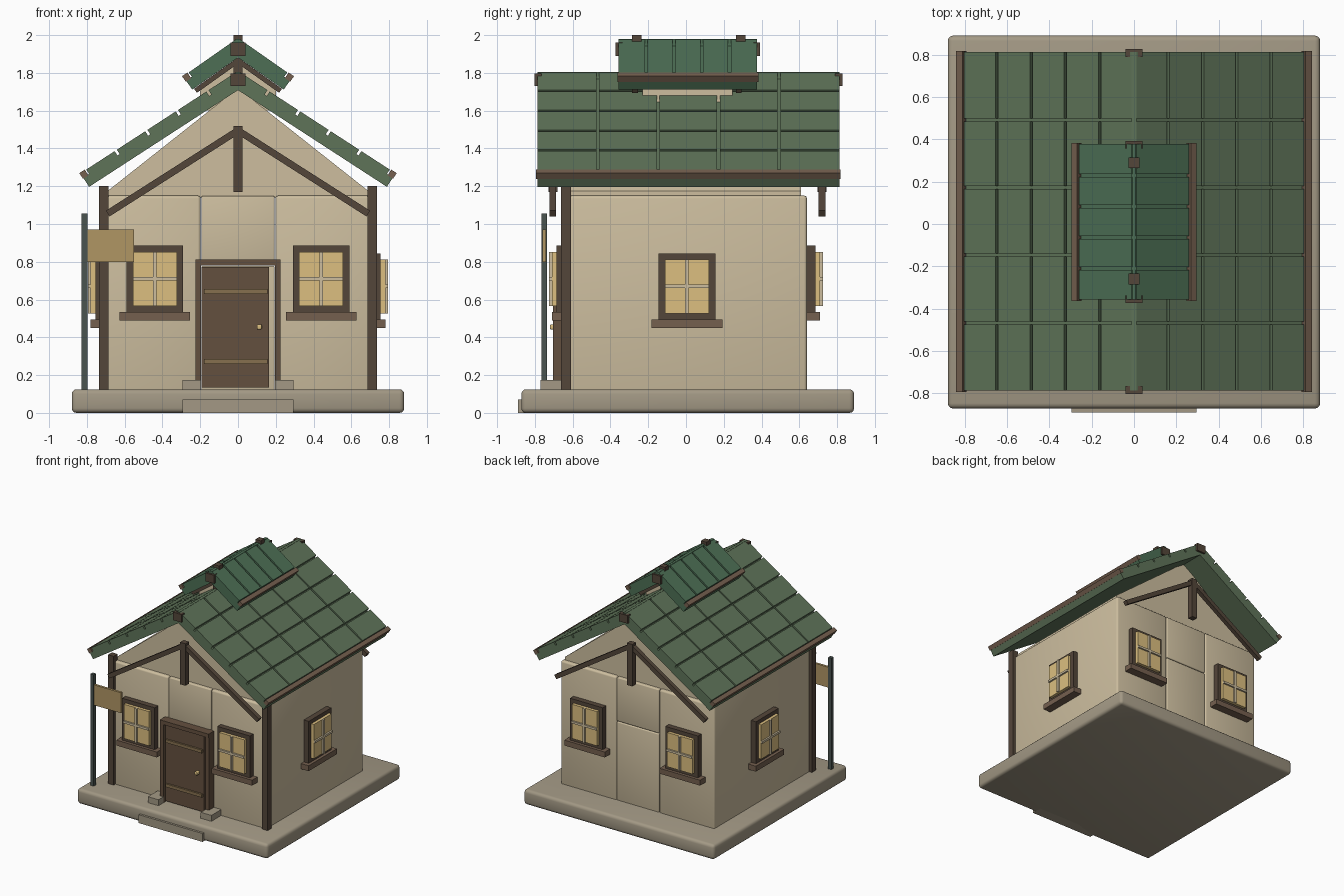
import bpy, bmesh, math
from math import sin, cos

if "Cube" in bpy.data.objects:
    bpy.data.objects.remove(bpy.data.objects["Cube"])


def mat(name, hexcol):
    m = bpy.data.materials.new(name)
    rgb = [int(hexcol[i:i + 2], 16) / 255 for i in (0, 2, 4)]
    m.diffuse_color = [((c + 0.055) / 1.055) ** 2.4 for c in rgb] + [1]
    m.use_nodes = True
    m.node_tree.nodes["Principled BSDF"].inputs["Base Color"].default_value = m.diffuse_color
    return m


STONE, CREAM = mat("stone", "A39985"), mat("plaster", "CDBE9F")
TIMBER, DOOR = mat("timber", "54463A"), mat("door_wood", "64503F")
TRIM, BAND = mat("trim", "75604F"), mat("band", "86704F")
GLASS, SIGN = mat("glass", "DCBF80"), mat("sign_wood", "B09664")
ROOF, CUPROOF = mat("roof_green", "5F7459"), mat("cupola_green", "4D6F55")
POLE = mat("pole_metal", "4A5450")


def finish(name, bm, m, bevel=0):
    bmesh.ops.recalc_face_normals(bm, faces=bm.faces)
    if bevel:
        bmesh.ops.bevel(bm, geom=bm.edges[:], offset=bevel, segments=3, profile=0.5, affect='EDGES')
    me = bpy.data.meshes.new(name)
    bm.to_mesh(me)
    bm.free()
    me.materials.append(m)
    if bevel:
        for p in me.polygons:
            p.use_smooth = True
        me.set_sharp_from_angle(angle=math.radians(40))
    ob = bpy.data.objects.new(name, me)
    bpy.context.collection.objects.link(ob)
    return ob


def add_prism(bm, pts, y0, y1):
    """Extrude an (x, z) outline from y0 to y1."""
    a = [bm.verts.new((x, y0, z)) for x, z in pts]
    b = [bm.verts.new((x, y1, z)) for x, z in pts]
    bm.faces.new(a)
    bm.faces.new(b[::-1])
    n = len(pts)
    for i in range(n):
        bm.faces.new((a[i], b[i], b[(i + 1) % n], a[(i + 1) % n]))


def prism(name, pts, y0, y1, m, bevel=0):
    bm = bmesh.new()
    add_prism(bm, pts, y0, y1)
    return finish(name, bm, m, bevel)


def box(name, x0, x1, y0, y1, z0, z1, m, bevel=0):
    return prism(name, [(x0, z0), (x1, z0), (x1, z1), (x0, z1)], y0, y1, m, bevel)


def window(name, cx, cy, zc, turn):
    """Window built facing -y at the origin, then turned and placed on a wall."""
    parts = [
        box(name + "_frame", -.15, .15, -.045, .02, -.175, .175, TIMBER),
        box(name + "_sill", -.187, .187, -.07, .02, -.22, -.175, TRIM),
        box(name + "_pane", -.117, .117, -.07, 0, -.143, .143, GLASS),
        box(name + "_upright_bar", -.009, .009, -.084, -.06, -.143, .143, CREAM),
        box(name + "_cross_bar", -.117, .117, -.084, -.06, -.009, .009, CREAM)]
    for o in parts:
        o.location = (cx, cy, zc)
        o.rotation_euler.z = math.radians(turn)


def roof(name, Z, ang, length, depth, y0, y1, rows, cols, m, tile=.028, gap=.014):
    """Two slopes: a base slab, a grid of raised tiles and an eave strip each."""
    A = math.radians(ang)
    for s, side in ((1, "right"), (-1, "left")):
        def P(u, d):
            return (s * (u * cos(A) - d * sin(A)), Z - u * sin(A) - d * cos(A))
        prism(f"{name}_slab_{side}", [(0, Z - tile / cos(A)), P(length, tile), P(length, depth),
                                      (0, Z - depth / cos(A))], y0, y1, m)
        bm = bmesh.new()
        lt, w = length - .03, (y1 - y0) / cols
        for r in range(rows):
            ua = lt * r / rows + gap / 2
            ub = lt * (r + 1) / rows - gap / 2
            top = [P(ua, 0), P(ub, 0), P(ub, tile), P(ua, tile)]
            if r == 0:
                top[0], top[3] = P(.01, 0), P(.03, tile)
            for c in range(cols):
                add_prism(bm, top, y0 + c * w + (gap / 2 if c else 0),
                          y0 + (c + 1) * w - (gap / 2 if c < cols - 1 else 0))
        finish(f"{name}_tiles_{side}", bm, m)
        prism(f"{name}_eave_strip_{side}", [P(lt, -.004), P(length + .004, -.004),
                                            P(length + .004, tile + .004), P(lt, tile + .004)],
              y0 - .006, y1 + .006, TRIM)
    prism(name + "_ridge", [(-.012, Z - .05), (.012, Z - .05), (.012, Z - .006), (-.012, Z - .006)],
          y0, y1, m)


def truss(name, y0, y1, apex, foot, post, t):
    """King post and two slanting braces."""
    box(name + "_king_post", -.025, .025, y0 - .006, y1 + .006, post[0], post[1], TIMBER)
    fx, fz = foot
    L = math.hypot(fx, apex - fz)
    nx, nz = (apex - fz) / L * t / 2, fx / L * t / 2
    for s, side in ((1, "right"), (-1, "left")):
        prism(f"{name}_brace_{side}", [(s * nx, apex + nz), (s * (fx + nx), fz + nz),
                                       (s * (fx - nx), fz - nz), (-s * nx, apex - nz)], y0, y1, TIMBER)


# Base and steps
box("base_slab", -.88, .88, -.872, .89, 0, .125, STONE, .025)
box("low_step", -.295, .295, -.89, -.8, 0, .07, STONE)
for s in (1, -1):
    a, b = sorted((s * .195, s * .293))
    box("door_footing", a, b, -.77, -.64, .12, .175, STONE)

# Walls in panels with narrow joints, and the gable above
box("wall_left", -.71, -.198, -.64, .64, .11, 1.15, CREAM, .015)
box("wall_right", .198, .71, -.64, .64, .11, 1.15, CREAM, .015)
box("wall_middle_upper", -.194, .194, -.638, .638, .782, 1.148, CREAM, .008)
box("wall_middle_lower", -.194, .194, -.638, .638, .11, .778, CREAM, .008)
prism("gable", [(-.69, 1.14), (.69, 1.14), (.69, 1.175), (0, 1.72), (-.69, 1.175)], -.61, .61, CREAM)

# Front corner posts
for s in (1, -1):
    a, b = sorted((s * .685, s * .737))
    box("corner_post", a, b, -.662, -.61, .12, 1.2, TIMBER)

# Door
for s in (1, -1):
    a, b = sorted((s * .195, s * .225))
    box("door_jamb", a, b, -.705, -.63, .125, .78, DOOR)
box("door_lintel", -.225, .225, -.71, -.63, .78, .812, DOOR)
box("door", -.192, .165, -.685, -.63, .135, .772, DOOR)
for z in (.26, .63):
    box("door_band", -.18, .155, -.7, -.68, z, z + .026, BAND)
box("door_knob", .1, .126, -.72, -.68, .442, .468, GLASS, .006)

# Windows
for s in (1, -1):
    window("front_window", s * .44, -.64, .71, 0)
    window("back_window", s * .44, .64, .71, 180)
    window("side_window", s * .71, .005, .67, 90 * s)

# Main roof and trusses
roof("main_roof", 1.81, 33, .995, .085, -.787, .812, 5, 5, ROOF)
truss("front_truss", -.723, -.687, 1.495, (.69, 1.055), (1.17, 1.52), .036)
truss("back_truss", .702, .738, 1.495, (.69, 1.055), (1.17, 1.52), .036)
for y in (-.803, .79):
    box("ridge_cap", -.04, .04, y, y + .038, 1.73, 1.797, TIMBER)

# Cupola
prism("cupola_body", [(-.2, 1.6), (.2, 1.6), (.2, 1.73), (0, 1.88), (-.2, 1.73)], -.23, .245, CREAM)
roof("cupola_roof", 1.985, 35, .355, .085, -.357, .377, 1, 5, CUPROOF)
for y in (-.285, .265):
    truss("cupola_truss", y, y + .03, 1.865, (.225, 1.705), (1.76, 1.88), .026)
for y in (-.373, .357):
    box("cupola_ridge_cap", -.04, .04, y, y + .036, 1.89, 1.96, TIMBER)
for y in (-.26, .29):
    box("ridge_finial", -.025, .025, y - .025, y + .025, 1.95, 2.0, TIMBER)

# Sign on a pole
box("sign_pole", -.828, -.798, -.765, -.735, .12, 1.055, POLE)
box("sign_board", -.8, -.55, -.76, -.74, .8, .97, SIGN)
